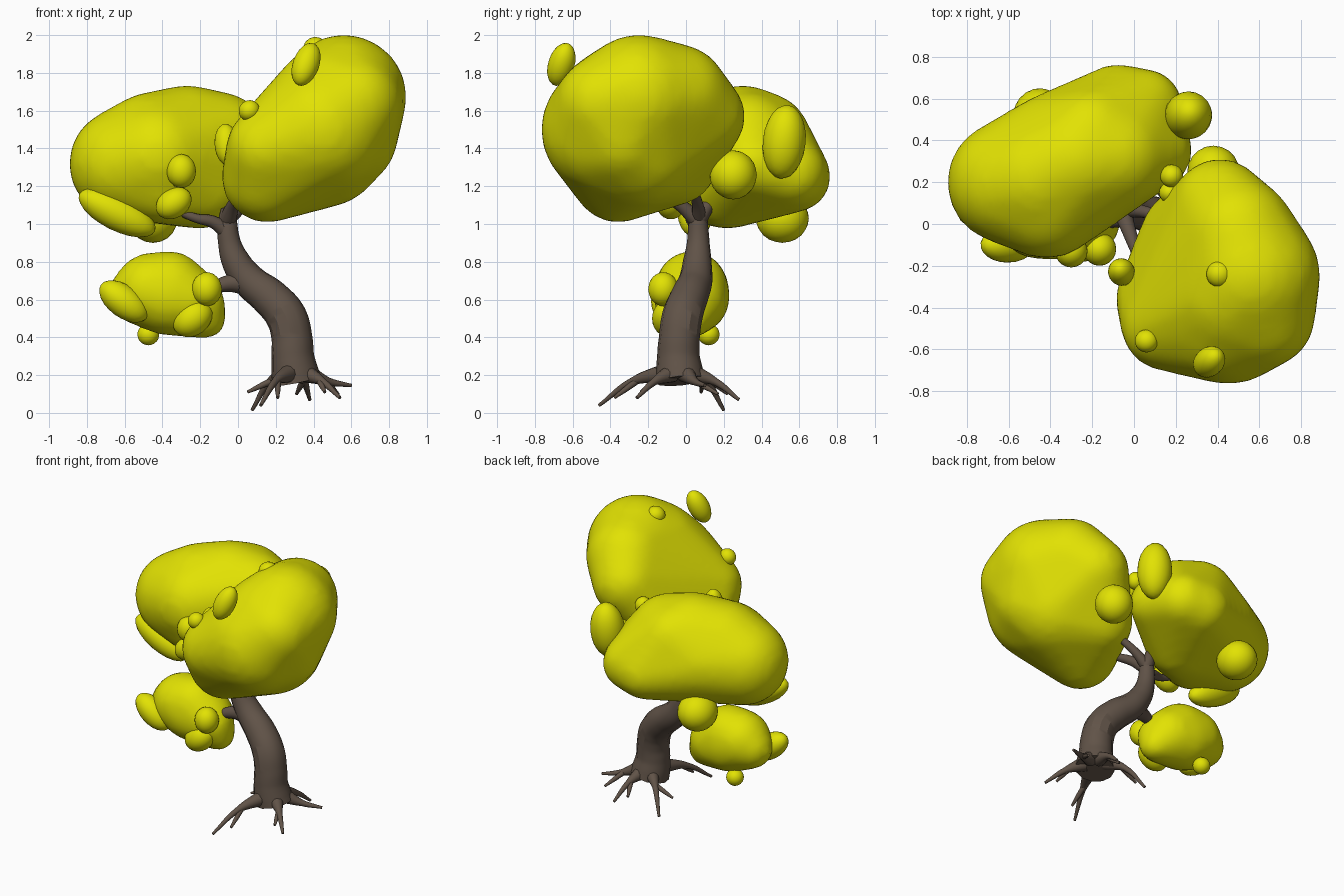
import bpy
import bmesh
from mathutils import Vector, Matrix

if "Cube" in bpy.data.objects:
    bpy.data.objects.remove(bpy.data.objects["Cube"], do_unlink=True)


def make_material(name, rgb):
    mat = bpy.data.materials.new(name)
    mat.use_nodes = True
    color = (*rgb, 1)
    mat.diffuse_color = color
    shader = next(n for n in mat.node_tree.nodes if n.type == 'BSDF_PRINCIPLED')
    shader.inputs["Base Color"].default_value = color
    shader.inputs["Roughness"].default_value = 0.8
    return mat


LEAF = make_material("leaf yellow", (0.76, 0.76, 0.001))
BARK = make_material("bark brown", (0.118, 0.086, 0.064))


def add_object(name, data, mat):
    obj = bpy.data.objects.new(name, data)
    bpy.context.collection.objects.link(obj)
    data.materials.append(mat)
    return obj


def mesh_from(bm, name, mat):
    mesh = bpy.data.meshes.new(name)
    bm.to_mesh(mesh)
    bm.free()
    mesh.polygons.foreach_set("use_smooth", [True] * len(mesh.polygons))
    return add_object(name, mesh, mat)


def canopy(name, balls):
    """One rounded crown: a convex skin stretched over several balls."""
    bm = bmesh.new()
    for x, y, z, r in balls:
        bmesh.ops.create_icosphere(bm, subdivisions=3, radius=r,
                                   matrix=Matrix.Translation((x, y, z)))
    hull = bmesh.ops.convex_hull(bm, input=bm.verts)
    inside = {g for g in hull["geom_interior"] if isinstance(g, bmesh.types.BMVert)}
    bmesh.ops.delete(bm, geom=list(inside), context='VERTS')
    bmesh.ops.recalc_face_normals(bm, faces=bm.faces)
    obj = mesh_from(bm, name, LEAF)
    remesh = obj.modifiers.new("even_skin", 'REMESH')
    remesh.mode = 'VOXEL'
    remesh.voxel_size = 0.03
    remesh.use_smooth_shade = True
    soften = obj.modifiers.new("soften", 'SMOOTH')
    soften.factor = 0.5
    soften.iterations = 8


def clump(name, center, half_axis, thickness):
    """A small egg of leaves stretched along half_axis."""
    axis = Vector(half_axis)
    bm = bmesh.new()
    bmesh.ops.create_icosphere(bm, subdivisions=3, radius=1)
    turn = axis.to_track_quat('Z', 'Y').to_matrix().to_4x4()
    size = Matrix.Diagonal((thickness, thickness, axis.length, 1))
    bm.transform(Matrix.Translation(center) @ turn @ size)
    mesh_from(bm, name, LEAF)


def limb(name, points):
    """A tapering tube through (x, y, z, radius) points."""
    curve = bpy.data.curves.new(name, 'CURVE')
    curve.dimensions = '3D'
    curve.bevel_depth = 1
    curve.bevel_resolution = 4
    curve.resolution_u = 6
    curve.use_fill_caps = True
    spline = curve.splines.new('BEZIER')
    spline.bezier_points.add(len(points) - 1)
    for knot, (x, y, z, r) in zip(spline.bezier_points, points):
        knot.co = (x, y, z)
        knot.radius = r
        knot.handle_left_type = knot.handle_right_type = 'AUTO'
    obj = add_object(name, curve, BARK)
    bpy.ops.object.select_all(action='DESELECT')
    obj.select_set(True)
    bpy.context.view_layer.objects.active = obj
    bpy.ops.object.convert(target='MESH')
    bpy.ops.object.shade_smooth_by_angle()


# Trunk with its double bend
limb("trunk", [
    (.31, -.03, .17, .13), (.3, -.035, .22, .125), (.29, -.04, .3, .113),
    (.285, -.035, .4, .108), (.255, -.02, .51, .108), (.17, .015, .61, .102),
    (.06, .05, .7, .09), (-.01, .06, .8, .076), (-.045, .065, .9, .06),
    (-.055, .065, 1, .052), (-.05, .07, 1.08, .04)])

# Branches reaching into the crowns
limb("branch_to_front_crown", [(-.055, .06, 1.02, .045), (-.025, -.03, 1.1, .034),
                               (.03, -.18, 1.19, .024)])
limb("branch_to_right_crown", [(-.05, .07, 1.03, .04), (.04, .06, 1.11, .03),
                               (.17, .02, 1.21, .022)])
limb("branch_to_back_crown", [(-.05, .07, 1.03, .045), (-.045, .13, 1.11, .034),
                              (-.05, .25, 1.2, .025)])
limb("branch_to_left_side", [(-.05, .065, .95, .045), (-.13, .04, 1.01, .034),
                             (-.22, .02, 1.03, .024), (-.32, .03, 1.07, .02)])
limb("branch_to_low_crown", [(.05, .05, .69, .07), (-.05, .03, .685, .045),
                             (-.14, .01, .66, .03), (-.25, 0, .62, .025)])

# Forked roots: a main tip first, then the tip that splits off it
roots = [
    ((.12, -.46, .04), (.21, -.38, .08)),
    ((.54, -.26, .08), (.46, -.24, .11)),
    ((.075, .2, .015), (.05, .08, .11)),
    ((.38, .28, .07), (.31, .22, .1)),
    ((.6, .1, .145), (.53, .17, .1)),
]
base = Vector((.31, -.03, .21))
for main, side in roots:
    start = base.lerp(Vector((main[0], main[1], base.z)), 0.2)
    knee = base.lerp(Vector(main), 0.6)
    knee.z = 0.165
    limb("root", [(*start, .05), (*knee, .02), (*main, .009)])
    fork = start.lerp(knee, 0.8)
    limb("root_fork", [(*fork, .018), (*fork.lerp(Vector(side), 0.5), .015),
                       (*side, .008)])

# Three big crowns
canopy("front_crown", [
    (.155, -.36, 1.25, .245), (.56, -.25, 1.67, .335), (.41, .09, 1.57, .225),
    (.45, -.42, 1.5, .35), (.16, -.48, 1.4, .225), (.24, -.05, 1.31, .21),
    (.6, -.33, 1.45, .245), (.62, -.44, 1.64, .25), (.5, -.05, 1.68, .275),
    (.45, -.25, 1.42, .335), (.5, -.33, 1.62, .335)])
canopy("back_crown", [
    (-.6, .2, 1.32, .297), (-.42, .12, 1.36, .287), (-.27, .3, 1.45, .287),
    (-.1, .33, 1.43, .27), (-.2, .42, 1.46, .235), (-.08, .58, 1.25, .188),
    (.05, .56, 1.27, .185), (.1, .35, 1.32, .18), (-.2, .22, 1.2, .228),
    (-.4, .1, 1.2, .2), (-.45, .22, 1.4, .3), (-.38, .36, 1.33, .27)])
canopy("low_crown", [
    (-.46, .03, .65, .2), (-.36, .03, .67, .19), (-.28, .03, .6, .19),
    (-.2, 0, .58, .135), (-.17, .02, .5, .11), (-.55, .04, .62, .145),
    (-.38, .03, .615, .205)])

# Small clumps: centre, half of the long axis, thickness
clumps = {
    "front_crown_clump": [
        ((.36, -.66, 1.845), (.04, .035, .11), .07),
        ((.41, -.24, 1.93), (0, 0, .06), .064),
        ((.06, -.56, 1.6), (.045, 0, .035), .055),
        ((-.06, -.23, 1.42), (-.01, .02, .11), .064),
        ((.38, .25, 1.26), (0, 0, .13), .125),
        ((.18, .23, 1.52), (0, 0, .06), .055),
        ((.17, .15, 1.48), (0, 0, .06), .05)],
    "back_crown_clump": [
        ((-.3, -.13, 1.28), (0, 0, .09), .078),
        ((-.34, -.08, 1.11), (.085, 0, .055), .078),
        ((-.64, .05, 1.06), (.2, 0, -.1), .095),
        ((-.45, .51, 1.03), (0, .14, 0), .13),
        ((.26, .52, 1.435), (.01, .02, .195), .114)],
    "low_crown_clump": [
        ((-.605, -.1, .59), (.12, 0, -.09), .085),
        ((-.165, -.12, .655), (0, 0, .09), .08),
        ((-.24, -.09, .5), (.09, 0, .07), .09),
        ((-.475, .12, .415), (0, 0, .057), .058)],
}
for name, eggs in clumps.items():
    for center, half_axis, thickness in eggs:
        clump(name, center, half_axis, thickness)
